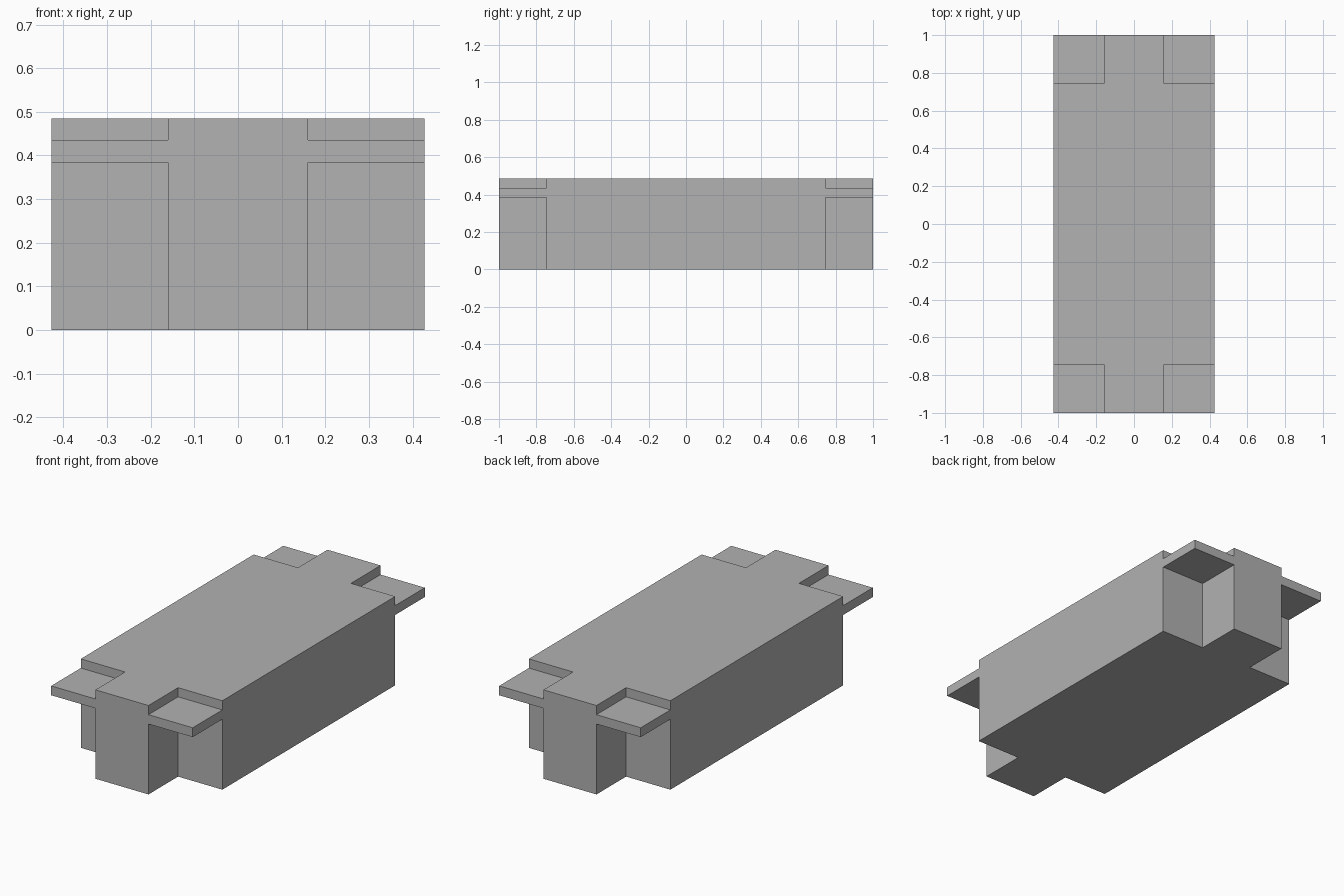
import bpy
import bmesh
from mathutils import Matrix, Vector

cube = bpy.data.objects.get("Cube")
if cube:
    bpy.data.objects.remove(cube, do_unlink=True)

HALF_X, HALF_Y, HEIGHT = 0.427, 1.0, 0.485    # overall block
NOTCH_X, NOTCH_Y = 0.16, 0.745                # inner corner of the notches
TAB_LOW, TAB_HIGH = 0.384, 0.435              # corner tab thickness
OVER = 0.1                                    # cutter overshoot

grey = bpy.data.materials.new("mid grey")
grey.use_nodes = True
grey.diffuse_color = (0.445, 0.445, 0.445, 1)
grey.node_tree.nodes["Principled BSDF"].inputs["Base Color"].default_value = grey.diffuse_color


def add_box(bm, low, high):
    low, high = Vector(low), Vector(high)
    place = Matrix.Translation((low + high) / 2) @ Matrix.Diagonal((high - low).to_4d())
    bmesh.ops.create_cube(bm, size=1, matrix=place)


def make_object(name, boxes):
    bm = bmesh.new()
    for low, high in boxes:
        add_box(bm, low, high)
    mesh = bpy.data.meshes.new(name)
    bm.to_mesh(mesh)
    bm.free()
    mesh.materials.append(grey)
    obj = bpy.data.objects.new(name, mesh)
    bpy.context.collection.objects.link(obj)
    return obj


# Block body
body = make_object("block_with_corner_tabs",
                   [((-HALF_X, -HALF_Y, 0), (HALF_X, HALF_Y, HEIGHT))])

# Notches above and below each corner, leaving a thin tab between them
notches = []
for sx in (-1, 1):
    for sy in (-1, 1):
        xs = sorted((sx * NOTCH_X, sx * (HALF_X + OVER)))
        ys = sorted((sy * NOTCH_Y, sy * (HALF_Y + OVER)))
        for z0, z1 in ((-OVER, TAB_LOW), (TAB_HIGH, HEIGHT + OVER)):
            notches.append(((xs[0], ys[0], z0), (xs[1], ys[1], z1)))
cutter = make_object("corner_notches", notches)

cut = body.modifiers.new("corner notches", 'BOOLEAN')
cut.operation = 'DIFFERENCE'
cut.solver = 'EXACT'
cut.object = cutter

# Bake the cut into the body and drop the cutter
bpy.context.view_layer.update()
shape = bpy.data.meshes.new_from_object(
    body.evaluated_get(bpy.context.evaluated_depsgraph_get()))
body.modifiers.clear()
body.data = shape
bpy.data.objects.remove(cutter, do_unlink=True)
